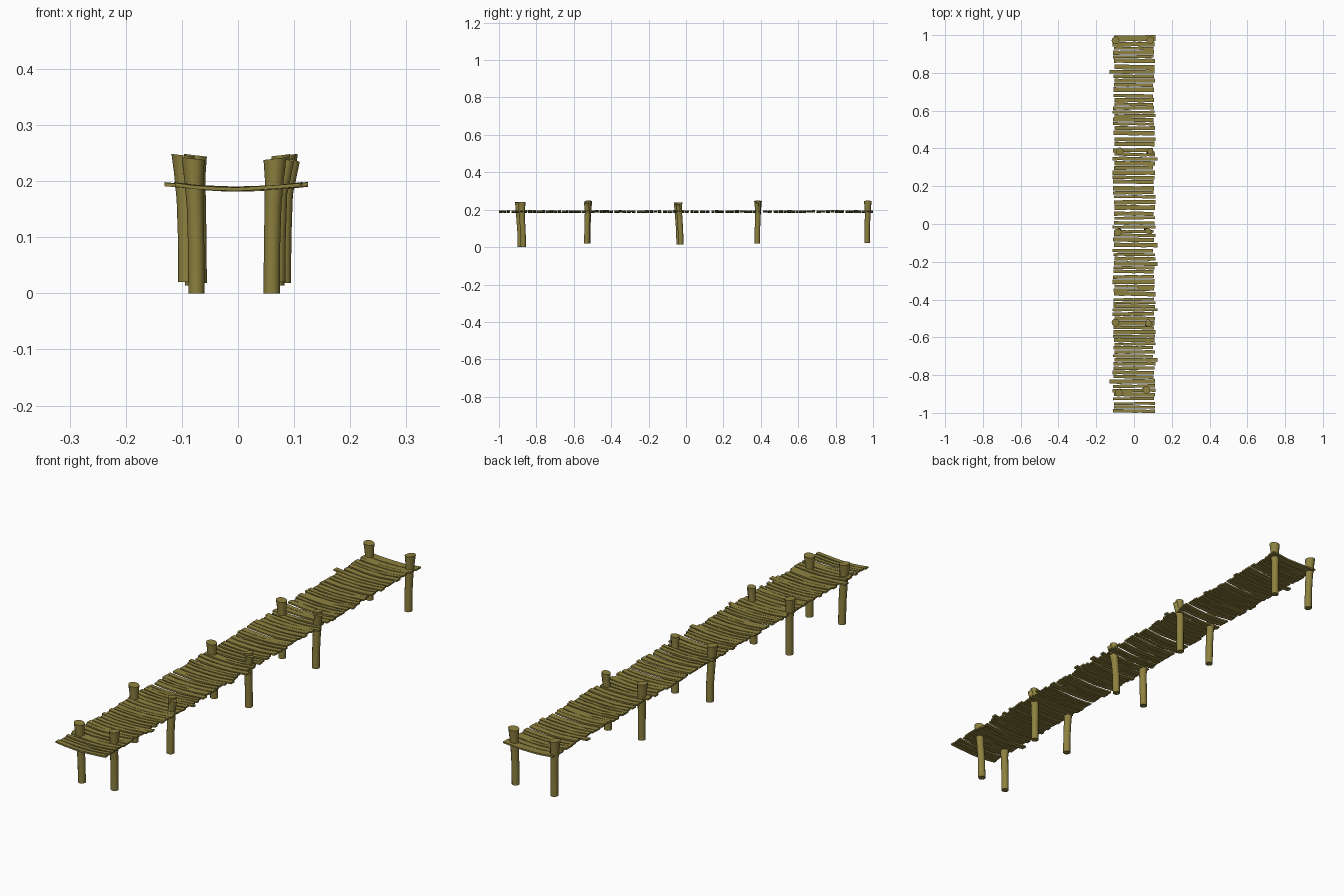
import bpy, bmesh, math, random
from mathutils import Vector

random.seed(7)
rnd = random.uniform

cube = bpy.data.objects.get("Cube")
if cube:
    bpy.data.objects.remove(cube, do_unlink=True)

# One weathered wood colour
wood = bpy.data.materials.new("olive_wood")
wood.use_nodes = True
COLOUR = (0.27, 0.22, 0.05, 1)
wood.diffuse_color = COLOUR
bsdf = wood.node_tree.nodes["Principled BSDF"]
bsdf.inputs["Base Color"].default_value = COLOUR
bsdf.inputs["Roughness"].default_value = 0.9


def loft(bm, rings):
    """Skin a list of equal-sized point rings and cap both ends."""
    loops = [[bm.verts.new(p) for p in ring] for ring in rings]
    for a, b in zip(loops, loops[1:]):
        n = len(a)
        for i in range(n):
            j = (i + 1) % n
            bm.faces.new((a[i], a[j], b[j], b[i]))
    bm.faces.new(loops[0][::-1])
    bm.faces.new(loops[-1])


def finish(bm, name, smooth=False):
    bmesh.ops.recalc_face_normals(bm, faces=bm.faces[:])
    mesh = bpy.data.meshes.new(name)
    bm.to_mesh(mesh)
    bm.free()
    mesh.materials.append(wood)
    obj = bpy.data.objects.new(name, mesh)
    bpy.context.collection.objects.link(obj)
    if smooth:
        bpy.ops.object.select_all(action='DESELECT')
        obj.select_set(True)
        bpy.context.view_layer.objects.active = obj
        bpy.ops.object.shade_smooth_by_angle(angle=math.radians(40))
    return obj


def plank(bm, y0, y1, left, right, tilt):
    """A thin warped board that sags a little in the middle."""
    rings = []
    lift, steps = rnd(-0.001, 0.001), 6
    for i in range(steps + 1):
        t = i / steps
        x = left + (right - left) * t
        z = 0.186 + 0.6 * min(abs(x), 0.12) ** 2 + lift + rnd(-0.0007, 0.0007)
        skew = tilt * (t - 0.5)
        a = max(-1, y0 + skew + rnd(0, 0.0025))
        b = min(1, y1 + skew - rnd(0, 0.0025))
        h = 0.0032
        rings.append([(x, a, z - h), (x, b, z - h), (x, b, z + h), (x, a, z + h)])
    loft(bm, rings)


def stake(bm, path, sides=12, tilt=0.0):
    """A round bent stake along (x, y, z, radius) points with a slanted top."""
    rings = []
    for k, (x, y, z, r) in enumerate(path):
        slope = tilt if k == len(path) - 1 else 0
        ring = []
        for i in range(sides):
            a = math.tau * i / sides
            c, s = math.cos(a), math.sin(a)
            ring.append(Vector((x + r * c, y + r * s, z + slope * r * c)))
        rings.append(ring)
    loft(bm, rings)


# Deck: boards laid crosswise, a few of them overhanging
long_left = (0.80, -0.82)
long_right = (0.35, -0.115, -0.215, -0.46, -0.72)
deck = bmesh.new()
y = -1.0
while y < 0.99:
    width = rnd(0.016, 0.027)
    y1 = min(y + width, 1.0)
    if 1.0 - y1 < 0.012:
        y1 = 1.0
    left, right = -0.108 + rnd(-0.006, 0.006), 0.108 + rnd(-0.007, 0.007)
    if any(y <= v < y1 + 0.004 for v in long_left):
        left = -0.131
    if any(y <= v < y1 + 0.004 for v in long_right):
        right = 0.125
    plank(deck, y, y1, left, right, rnd(-0.004, 0.004))
    gap = rnd(0.006, 0.010) if random.random() < 0.14 else rnd(0, 0.003)
    y = y1 + gap
finish(deck, "deck_planks")

# Posts: left x, left y, right x, right y, foot height, top height, right post forked
rows = [
    (-0.098, 0.972, 0.086, 0.972, 0.022, 0.246, False),
    (-0.076, 0.385, 0.086, 0.385, 0.018, 0.246, True),
    (-0.086, -0.045, 0.074, -0.036, 0.014, 0.237, True),
    (-0.098, -0.522, 0.076, -0.526, 0.020, 0.246, True),
    (-0.080, -0.894, 0.066, -0.878, 0.000, 0.240, False),
]
for n, (lx, ly, rx, ry, foot, top, forked) in enumerate(rows):
    for side, px, py, fork in (("right", lx, ly, False), ("left", rx, ry, forked)):
        out = 1 if px > 0 else -1
        bend = 0.008 if n in (2, 4) else -0.004
        fx = px - out * 0.006
        height = top - foot
        path = []
        for t, dx, dy, r in ((0, 0, 0, 0.0145), (0.35, 0.1, 0.2, 0.0145),
                             (0.65, 0.4, 0.8, 0.0150), (0.85, 0.8, 1, 0.0170),
                             (1, 1, 1, 0.0205)):
            path.append((fx + (px - fx) * dx, py + bend * (1 - dy),
                         foot + height * t, r * (0.8 if fork and t > 0.8 else 1)))
        bm = bmesh.new()
        stake(bm, path, tilt=0.12 * out)
        if fork:
            # Split-off prong leaning away from the trunk
            stake(bm, [(px - out * 0.004, py, top - 0.10, 0.009),
                       (px + out * 0.004, py - 0.004, top - 0.05, 0.012),
                       (px + out * 0.012, py - 0.008, top - 0.008, 0.012)],
                  sides=10, tilt=-0.3 * out)
        finish(bm, f"{side}_post_{n + 1}", smooth=True)
